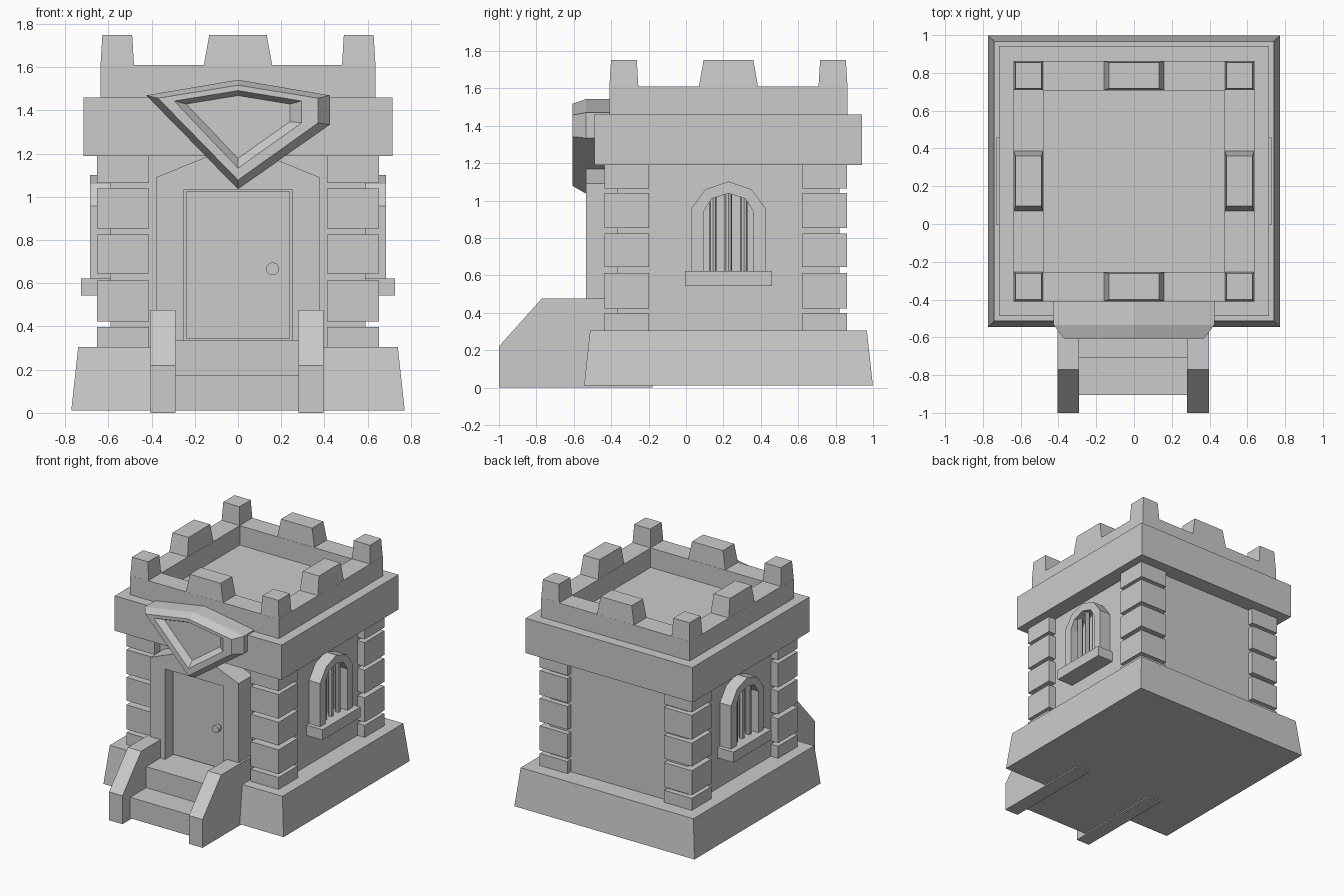
import bpy, bmesh, math
from mathutils import Vector

if "Cube" in bpy.data.objects:
    bpy.data.objects.remove(bpy.data.objects["Cube"])

CY = 0.227  # centre of the tower in y


def loft(name, rings):
    """Skin equal-length rings of points and cap both ends."""
    bm = bmesh.new()
    loops = [[bm.verts.new(p) for p in ring] for ring in rings]
    n = len(loops[0])
    for a, b in zip(loops, loops[1:]):
        for i in range(n):
            j = (i + 1) % n
            bm.faces.new((a[i], a[j], b[j], b[i]))
    bm.faces.new(loops[0][::-1])
    bm.faces.new(loops[-1])
    bmesh.ops.recalc_face_normals(bm, faces=bm.faces)
    mesh = bpy.data.meshes.new(name)
    bm.to_mesh(mesh)
    bm.free()
    ob = bpy.data.objects.new(name, mesh)
    bpy.context.collection.objects.link(ob)
    return ob


def rect(hx, hy, z, cx=0.0, cy=CY):
    return [(cx - hx, cy - hy, z), (cx + hx, cy - hy, z), (cx + hx, cy + hy, z), (cx - hx, cy + hy, z)]


def box(name, x0, x1, y0, y1, z0, z1, taper=(0, 0)):
    cx, cy, hx, hy = (x0 + x1) / 2, (y0 + y1) / 2, abs(x1 - x0) / 2, (y1 - y0) / 2
    return loft(name, [rect(hx, hy, z0, cx, cy), rect(hx - taper[0], hy - taper[1], z1, cx, cy)])


def prism_x(name, pts, x0, x1):
    return loft(name, [[(x, y, z) for y, z in pts] for x in (x0, x1)])


def prism_y(name, pts, y0, y1):
    return loft(name, [[(x, y, z) for x, z in pts] for y in (y0, y1)])


def cylinder(name, r, p0, p1, sides):
    p0, p1 = Vector(p0), Vector(p1)
    q = (p1 - p0).to_track_quat('Z', 'Y')
    circle = [q @ Vector((r * math.cos(2 * math.pi * i / sides), r * math.sin(2 * math.pi * i / sides), 0))
              for i in range(sides)]
    return loft(name, [[p + c for c in circle] for p in (p0, p1)])


# Sloped plinth and wall core
loft("plinth", [rect(0.772, 0.772, 0.01), rect(0.74, 0.74, 0.305)])
loft("walls", [rect(0.59, 0.593, 0.3), rect(0.59, 0.593, 1.2)])

# Cornice, parapet and sunken roof floor in one skin
loft("cornice_and_parapet", [rect(h, h, z) for h, z in (
    (0.715, 1.19), (0.715, 1.46), (0.637, 1.46), (0.637, 1.61), (0.48, 1.61), (0.48, 1.46))])

# Corner stones
courses = [(0.30, 0.398), (0.423, 0.612), (0.645, 0.825), (0.853, 1.04), (1.065, 1.195)]
for sx in (-1, 1):
    for y0, y1 in ((CY - 0.65, CY - 0.415), (CY + 0.40, CY + 0.635)):
        if y0 < 0:
            y0, y1 = -0.435, -0.197
        else:
            y0, y1 = 0.62, 0.86
        for z0, z1 in courses:
            box("corner_stone", sx * 0.413, sx * 0.652, y0, y1, z0, z1)

# Battlements: tapered blocks at corners and mid sides
for ix in (-1, 0, 1):
    for iy in (-1, 0, 1):
        if ix == 0 and iy == 0:
            continue
        hx, hy = (0.078 if ix else 0.16), (0.078 if iy else 0.16)
        cx, cy = ix * 0.559, CY + iy * 0.559
        box("battlement", cx - hx, cx + hx, cy - hy, cy + hy, 1.60, 1.75,
            (0.009 if ix else 0.027, 0.009 if iy else 0.027))

# Door surround with gabled top, door and knob
prism_y("door_surround", [(-0.38, 0.3), (-0.25, 0.3), (-0.25, 1.035), (0.25, 1.035), (0.25, 0.3),
                          (0.38, 0.3), (0.38, 1.09), (0, 1.245), (-0.38, 1.09)], -0.535, -0.36)
box("door", -0.24, 0.24, -0.45, -0.36, 0.345, 1.025)
cylinder("knob_stem", 0.014, (0.16, -0.45, 0.667), (0.16, -0.48, 0.667), 8)
cylinder("knob", 0.03, (0.16, -0.475, 0.667), (0.16, -0.505, 0.667), 12)

# Steps and sloped side walls
prism_x("steps", [(-0.905, 0.01), (-0.905, 0.172), (-0.71, 0.172), (-0.71, 0.335),
                  (-0.36, 0.335), (-0.36, 0.01)], -0.29, 0.285)
rail = [(-1.0, 0), (-1.0, 0.22), (-0.77, 0.477), (-0.36, 0.477), (-0.36, 0.3), (-0.18, 0.3), (-0.18, 0)]
for x0, x1 in ((-0.405, -0.29), (0.28, 0.396)):
    prism_x("stair_side_wall", rail, x0, x1)


# Bevelled pentagonal plaque above the door
def plaque_ring(w, shoulder, peak, side, tip, y):
    return [(-w, y, shoulder), (0, y, peak), (w, y, shoulder), (w, y, side), (0, y, tip)]


loft("door_plaque", [
    plaque_ring(0.425, 1.47, 1.542, 1.334, 1.037, -0.40),
    plaque_ring(0.425, 1.47, 1.542, 1.334, 1.037, -0.535),
    plaque_ring(0.37, 1.457, 1.517, 1.342, 1.078, -0.607),
    plaque_ring(0.295, 1.444, 1.492, 1.343, 1.133, -0.607),
    plaque_ring(0.24, 1.43, 1.469, 1.348, 1.178, -0.56)])

# Arched windows on both sides: frame, sill and bars
half_outer = [(0.2, 0.6), (0.2, 0.957), (0.123, 1.06)]
half_inner = [(0.134, 0.6), (0.134, 0.94), (0.09, 1.01)]


def arch(half, top):
    return [(CY - a, z) for a, z in half] + [(CY, top)] + [(CY + a, z) for a, z in reversed(half)]


frame = arch(half_outer, 1.102) + arch(half_inner, 1.038)[::-1]
for s in (-1, 1):
    prism_x("window_frame", frame, s * 0.58, s * 0.685)
    box("window_sill", s * 0.58, s * 0.728, CY - 0.232, CY + 0.232, 0.543, 0.623)
    for off in (-1, 0, 1):
        y = CY + off * 0.083
        cylinder("window_bar", 0.02, (s * 0.637, y, 0.615), (s * 0.637, y, 1.04 if off == 0 else 1.02), 8)
